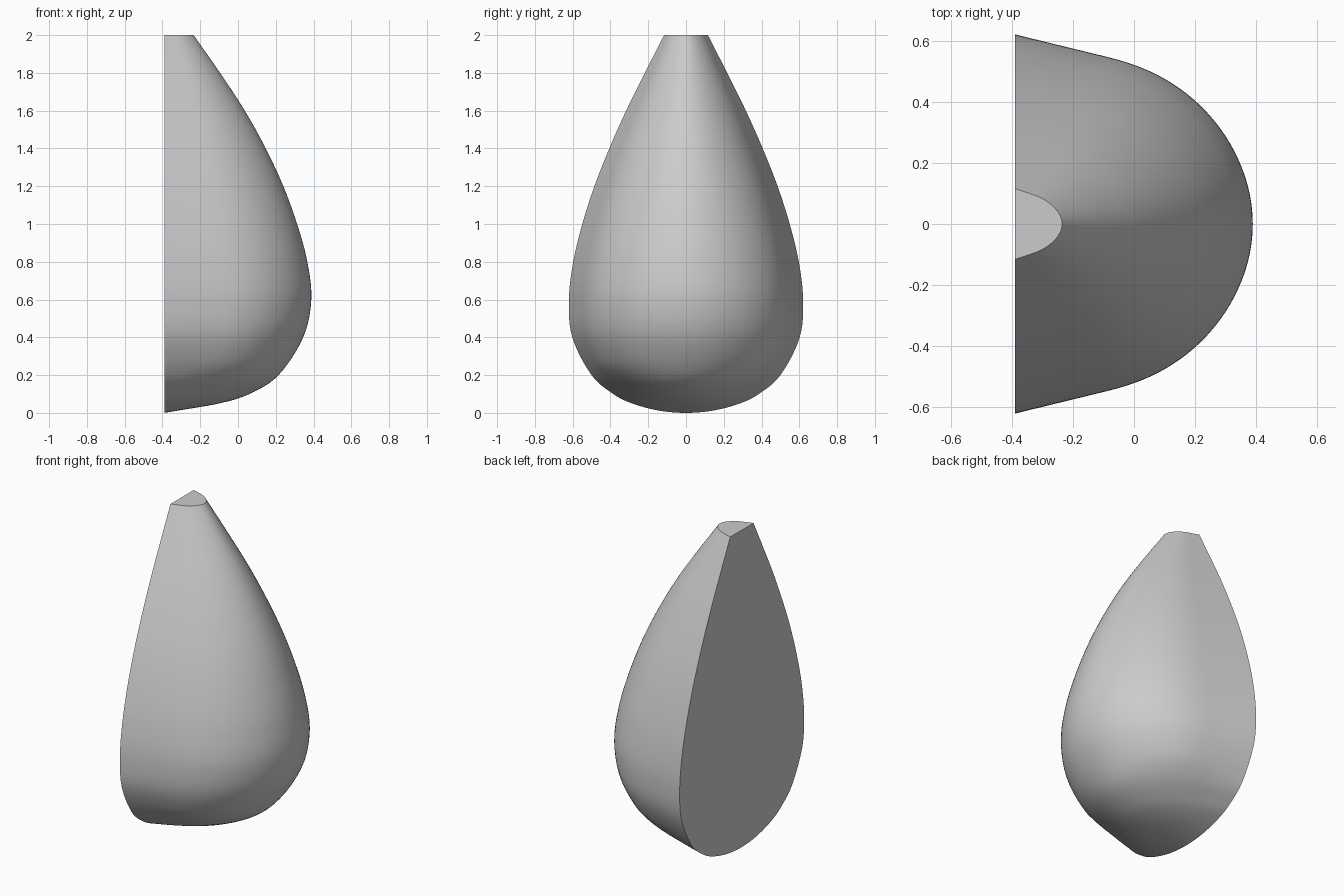
import bpy
import bmesh
import math

cube = bpy.data.objects.get("Cube")
if cube:
    bpy.data.objects.remove(cube, do_unlink=True)

BACK = -0.39     # flat back plane
COLUMNS = 72     # steps around each section
STEPS = 6        # steps between profile keys

# Profile keys: height, half width at the back, front reach
KEYS = [
    (0.0, 0.0, BACK), (0.0125, 0.145, -0.317), (0.05, 0.285, -0.1),
    (0.1, 0.385, 0.06), (0.2, 0.5, 0.215), (0.4, 0.602, 0.345),
    (0.6, 0.62, 0.388), (0.8, 0.597, 0.367), (1.0, 0.549, 0.313),
    (1.2, 0.485, 0.24), (1.4, 0.406, 0.147), (1.6, 0.317, 0.036),
    (1.8, 0.218, -0.095), (2.0, 0.116, -0.235),
]


def spline(a, b, c, d, t):
    """Smooth curve from b to c."""
    return tuple(
        q + 0.5 * t * (r - p + t * (2*p - 5*q + 4*r - s + t * (3*(q - r) + s - p)))
        for p, q, r, s in zip(a, b, c, d))


def profile_rows():
    first, last, prev = KEYS[1], KEYS[-1], KEYS[-2]
    start = (first[0], -first[1], first[2])
    end = tuple(2*l - p for l, p in zip(last, prev))
    pts = [start] + KEYS + [end]
    rows = []
    for i in range(1, len(pts) - 2):
        rows += [spline(*pts[i-1:i+3], k / STEPS) for k in range(STEPS)]
    return rows[1:] + [last]


def section_width(s, z):
    """Relative half width at fraction s of the depth: drafted side, round nose."""
    taper = 0.305 + 0.145 * max(0, (z - 0.6) / 1.4)
    nose = max(0, (s - 0.37) / 0.63)
    body = (1 - taper * s) * math.sqrt(max(0, 1 - nose ** 2.6))
    keel = math.sqrt(max(0, 1 - s))
    mix = min(1, z / 0.25)
    return body * mix + keel * (1 - mix)


# Drop-shaped shell with flat back and cut top
bm = bmesh.new()
tip = bm.verts.new((BACK, 0, 0))
grid = []
for z, w, front in profile_rows():
    row = []
    for j in range(COLUMNS + 1):
        v = 2 * j / COLUMNS - 1
        s = 1 - v * v
        y = math.copysign(w * section_width(s, z), v)
        row.append(bm.verts.new((BACK + (front - BACK) * s, y, z)))
    grid.append(row)
for j in range(COLUMNS):
    bm.faces.new((tip, grid[0][j+1], grid[0][j]))
for low, high in zip(grid, grid[1:]):
    for j in range(COLUMNS):
        bm.faces.new((low[j], low[j+1], high[j+1], high[j]))

# Flat top and back
bm.faces.new(grid[-1])
bm.faces.new([tip] + [r[0] for r in grid] + [r[-1] for r in reversed(grid)])
bmesh.ops.recalc_face_normals(bm, faces=bm.faces)

mesh = bpy.data.meshes.new("half_drop_body")
bm.to_mesh(mesh)
bm.free()
body = bpy.data.objects.new("half_drop_body", mesh)
bpy.context.collection.objects.link(body)

# Plain grey
grey = bpy.data.materials.new("plain_grey")
grey.use_nodes = True
colour = (0.6, 0.6, 0.6, 1)
grey.diffuse_color = colour
grey.node_tree.nodes["Principled BSDF"].inputs["Base Color"].default_value = colour
mesh.materials.append(grey)

bpy.ops.object.select_all(action='DESELECT')
body.select_set(True)
bpy.context.view_layer.objects.active = body
bpy.ops.object.shade_smooth_by_angle(angle=math.radians(35))
